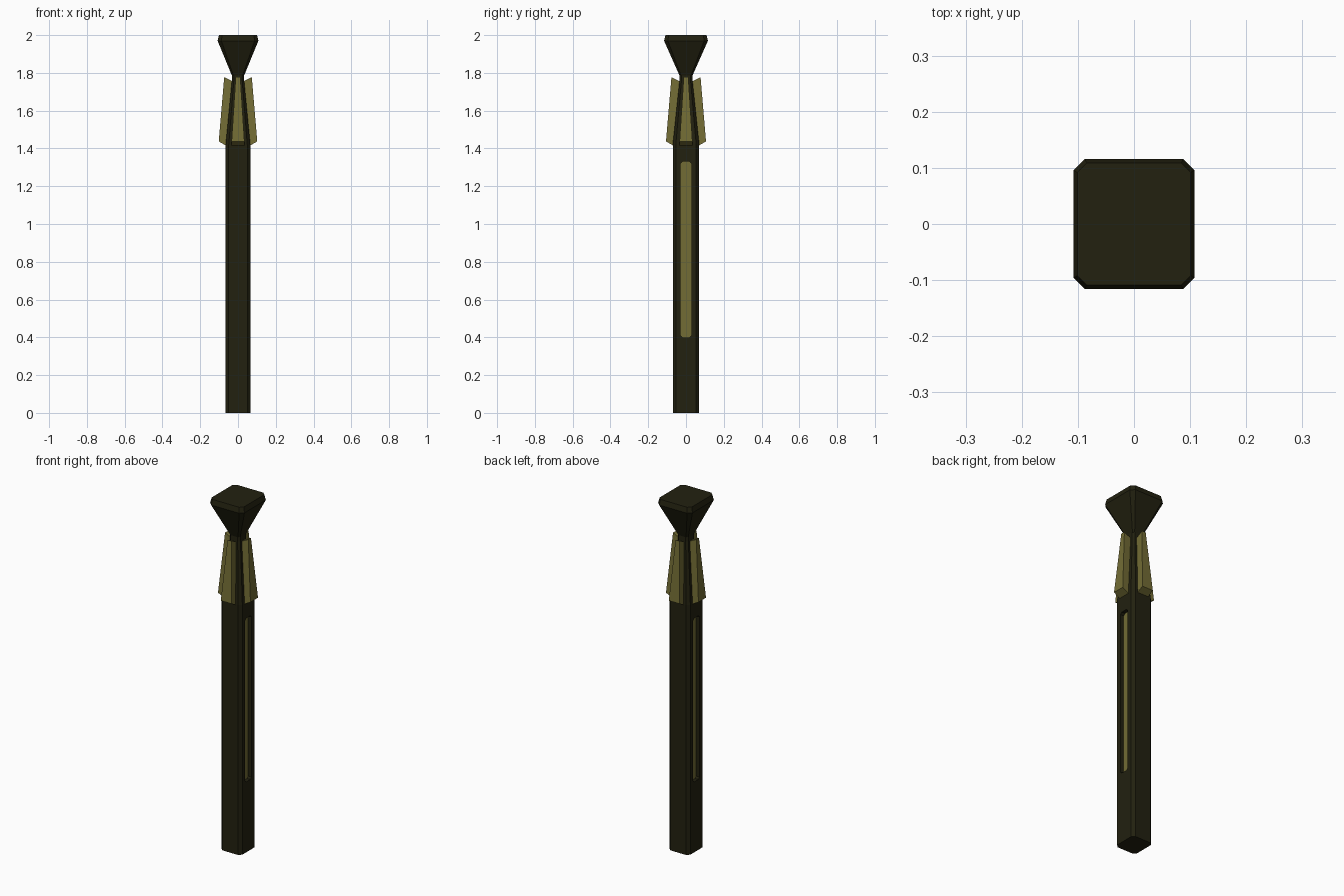
import bpy, bmesh, math
from mathutils import Matrix

if "Cube" in bpy.data.objects:
    bpy.data.objects.remove(bpy.data.objects["Cube"])


def material(name, rgb):
    m = bpy.data.materials.new(name)
    m.diffuse_color = (*rgb, 1)
    m.use_nodes = True
    m.node_tree.nodes["Principled BSDF"].inputs["Base Color"].default_value = m.diffuse_color
    return m


DARK = material("dark olive metal", (0.016, 0.015, 0.005))
GOLD = material("dull gold", (0.17, 0.15, 0.035))


def octagon(hx, hy, c):
    """Rectangle outline with chamfered corners."""
    return [(hx, -hy + c), (hx, hy - c), (hx - c, hy), (-hx + c, hy),
            (-hx, hy - c), (-hx, -hy + c), (-hx + c, -hy), (hx - c, -hy)]


def loft(name, rings, mat):
    """Skin a list of equal-length point rings and cap both ends."""
    bm = bmesh.new()
    loops = [[bm.verts.new(p) for p in r] for r in rings]
    n = len(loops[0])
    for a, b in zip(loops, loops[1:]):
        for i in range(n):
            j = (i + 1) % n
            bm.faces.new((a[i], a[j], b[j], b[i]))
    bm.faces.new(loops[0][::-1])
    bm.faces.new(loops[-1])
    bmesh.ops.recalc_face_normals(bm, faces=bm.faces)
    me = bpy.data.meshes.new(name)
    bm.to_mesh(me)
    bm.free()
    me.materials.append(mat)
    ob = bpy.data.objects.new(name, me)
    bpy.context.collection.objects.link(ob)
    return ob


def stack(name, sections, mat):
    """Loft chamfered rectangles: (z, half x, half y, chamfer)."""
    return loft(name, [[(x, y, z) for x, y in octagon(hx, hy, c)]
                       for z, hx, hy, c in sections], mat)


def slot(name, x0, x1, hy, z0, z1, c, mat):
    """Upright slot-shaped prism between two x planes."""
    outline = octagon(hy, (z1 - z0) / 2, c)
    zc = (z0 + z1) / 2
    return loft(name, [[(x, y, z + zc) for y, z in outline] for x in (x0, x1)], mat)


# Square post, tapering to the neck
post = stack("post", [(0, 0.065, 0.07, 0.016), (1.42, 0.065, 0.07, 0.016),
                      (1.76, 0.032, 0.034, 0.010), (1.80, 0.032, 0.034, 0.010)], DARK)

# Flared head
stack("head", [(1.785, 0.032, 0.034, 0.008), (1.97, 0.108, 0.116, 0.02),
               (2.0, 0.101, 0.109, 0.017)], DARK)

# Recessed slots on the left and right sides, with gold inlays
for s, side in ((1, "right"), (-1, "left")):
    cutter = slot(side + "_slot_cutter", s * 0.040, s * 0.09, 0.028, 0.40, 1.33, 0.010, DARK)
    cutter.hide_render = True
    cutter.hide_viewport = True
    mod = post.modifiers.new(side + " slot", 'BOOLEAN')
    mod.object = cutter
    mod.operation = 'DIFFERENCE'
    mod.solver = 'EXACT'
    slot(side + "_inlay", s * 0.037, s * 0.044, 0.028, 0.40, 1.33, 0.010, GOLD)

# Four leaning gold fins, wide at the bottom and narrow at the top
for i, side in enumerate(("right", "back", "left", "front")):
    d = 0.004 if i % 2 else 0.0
    rings = []
    for w, r_in, z_in, r_out, z_out in ((0.034, 0.045, 1.405, 0.102, 1.437),
                                        (0.012, 0.018, 1.75, 0.073, 1.777)):
        rings.append([(r_in + d, -w, z_in), (r_out + d, -w, z_out),
                      (r_out + d, w, z_out), (r_in + d, w, z_in)])
    fin = loft(side + "_fin", rings, GOLD)
    fin.data.transform(Matrix.Rotation(i * math.pi / 2, 4, 'Z'))
